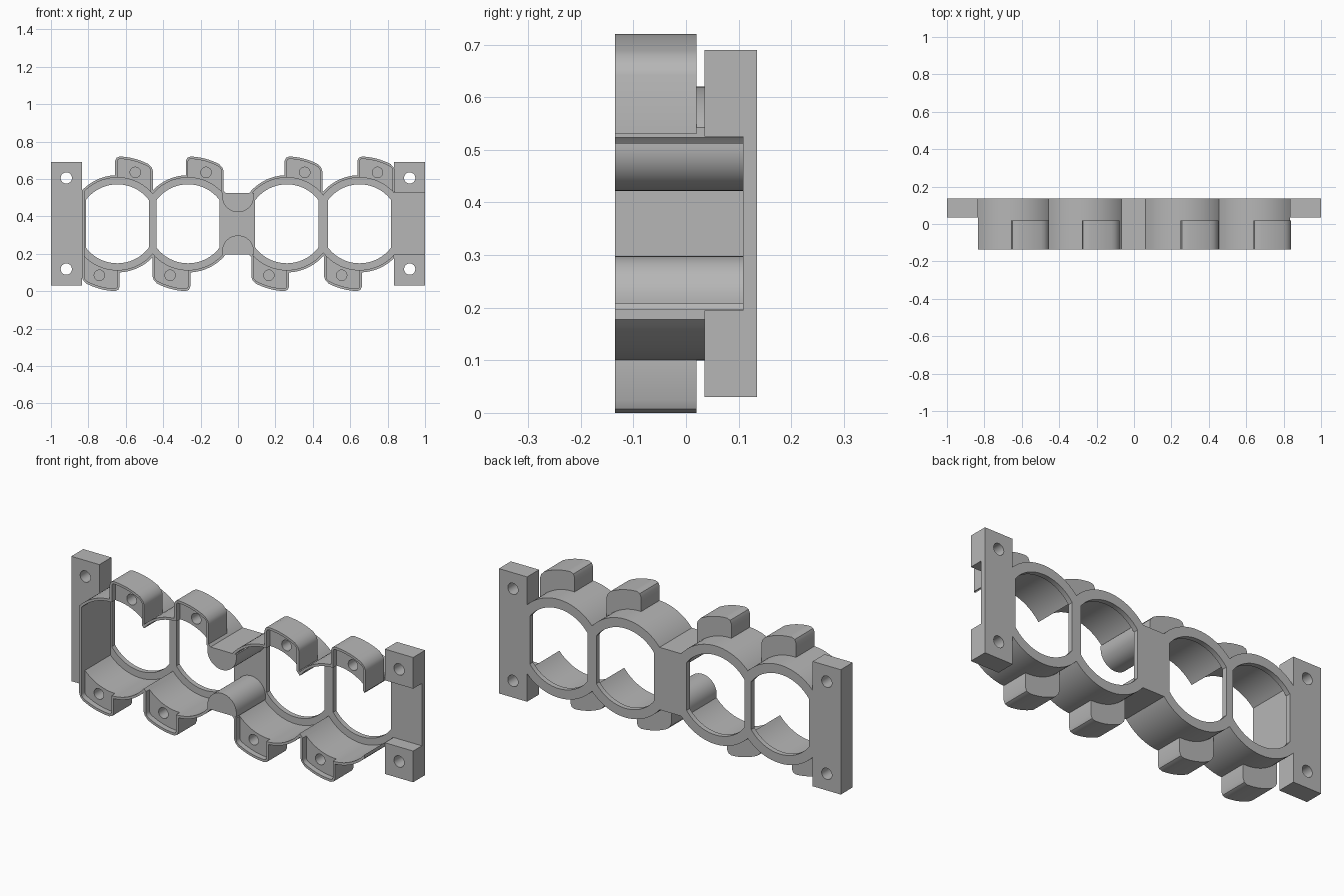
import bpy, bmesh, math

cube = bpy.data.objects.get("Cube")
if cube:
    bpy.data.objects.remove(cube, do_unlink=True)

grey = bpy.data.materials.new("plain grey")
grey.use_nodes = True
COLOUR = (0.47, 0.47, 0.47, 1)
grey.diffuse_color = COLOUR
grey.node_tree.nodes["Principled BSDF"].inputs["Base Color"].default_value = COLOUR

FRONT, BACK = -0.135, 0.135
FLOOR = 0.108            # inner face of the rear wall
MID = 0.36               # height of the bore centres
WALL = 0.013
BORES = (-0.645, -0.267, 0.261, 0.65)
END = 0.835              # where the tray meets the end plates


def prism(name, profile, y0, y1):
    """Extrude an (x, z) outline from y0 to y1."""
    bm = bmesh.new()
    face = bm.faces.new([bm.verts.new((x, y0, z)) for x, z in profile])
    new = bmesh.ops.extrude_face_region(bm, geom=[face])["geom"]
    bmesh.ops.translate(bm, vec=(0, y1 - y0, 0),
                        verts=[v for v in new if isinstance(v, bmesh.types.BMVert)])
    bmesh.ops.recalc_face_normals(bm, faces=bm.faces[:])
    mesh = bpy.data.meshes.new(name)
    bm.to_mesh(mesh)
    bm.free()
    mesh.materials.append(grey)
    obj = bpy.data.objects.new(name, mesh)
    bpy.context.scene.collection.objects.link(obj)
    return obj


def combine(obj, operation, profile, y0, y1):
    """Add or remove a prism, then discard the helper."""
    tool = prism("helper", profile, y0, y1)
    mod = obj.modifiers.new("cut", "BOOLEAN")
    mod.operation, mod.solver, mod.object = operation, "EXACT", tool
    graph = bpy.context.evaluated_depsgraph_get()
    mesh = bpy.data.meshes.new_from_object(obj.evaluated_get(graph))
    obj.modifiers.clear()
    obj.data = mesh
    bpy.data.objects.remove(tool, do_unlink=True)


def add(obj, *args):
    combine(obj, "UNION", *args)


def cut(obj, *args):
    combine(obj, "DIFFERENCE", *args)


def rect(x0, x1, z0, z1):
    return [(x0, z0), (x1, z0), (x1, z1), (x0, z1)]


def arc(cx, cz, r, a0, a1, n):
    return [(cx + r * math.cos(a0 + (a1 - a0) * i / n),
             cz + r * math.sin(a0 + (a1 - a0) * i / n)) for i in range(n + 1)]


def circle(cx, cz, r, n=32):
    return arc(cx, cz, r, 0, 2 * math.pi, n)[:-1]


def flat_circle(cx, r, left, right):
    """Circle with its sides cut flat at the given distances."""
    a, b = math.acos(min(right / r, 0.999)), math.acos(min(left / r, 0.999))
    return (arc(cx, MID, r, a, math.pi - b, 32)
            + arc(cx, MID, r, math.pi + b, 2 * math.pi - a, 32))


def tab(cx, side, inset):
    """Ear outline with a curved outer edge; side -1 turns it half round."""
    r, x0, x1, c = 0.36 - inset, -0.012 + inset, 0.19 - inset, 0.024 - inset
    z0, z1 = math.sqrt(r * r - x0 * x0), math.sqrt(r * r - x1 * x1)
    a0, a1 = math.acos((x0 + c) / r), math.acos((x1 - c) / r)
    points = [(x0, 0.17), (x0, z0 - c), (x0 + c * 0.3, z0 - c * 0.3)]
    points += arc(0, 0, r, a0, a1, 8)
    points += [(x1 - c * 0.25, z1 - c * 0.25), (x1, z1 - c), (x1, 0.17)]
    return [(cx + side * x, MID + side * z) for x, z in points]


# Tray: four joined round tubs, bridged in the middle
tray = prism("tray", flat_circle(BORES[0], 0.26, END + BORES[0], 1), FRONT, BACK)
for cx in BORES[1:3]:
    add(tray, circle(cx, MID, 0.26, 72), FRONT, BACK)
add(tray, flat_circle(BORES[3], 0.26, 1, END - BORES[3]), FRONT, BACK)
add(tray, rect(-0.12, 0.12, 0.195, 0.525), FRONT, BACK)

# Ears above and below every tub
ears = [(cx, side) for cx in BORES for side in (1, -1)]
for cx, side in ears:
    add(tray, tab(cx, side, 0), FRONT, 0.02)

# Hollow interior, open at the front and at the right-hand end
inner = 0.26 - WALL
cut(tray, flat_circle(BORES[0], inner, END + BORES[0] - WALL, 1), -0.2, FLOOR)
for cx in BORES[1:]:
    cut(tray, circle(cx, MID, inner, 72), -0.2, FLOOR)
cut(tray, rect(-0.15, 0.15, 0.2, 0.52), -0.2, FLOOR)

# Bores through the rear wall
for cx in BORES:
    cut(tray, flat_circle(cx, 0.211, 0.169, 0.169), 0, 0.2)

# Shallow ear pockets with blind screw holes
for cx, side in ears:
    cut(tray, tab(cx, side, WALL), -0.2, -0.105)
    cut(tray, circle(cx + side * 0.096, MID + side * 0.275, 0.028, 24), -0.2, -0.02)

# Rounded blocks pinching the middle of the tray
for side in (1, -1):
    block = [(0.085, 0.165), *arc(0, 0.147, 0.085, 0, -math.pi, 24), (-0.085, 0.165)]
    add(tray, [(x, MID + side * z) for x, z in block], FRONT, 0.12)

# Mounting plates with two screw holes each
plates = []
for name, x0, x1 in (("right_mount_plate", -1, -END), ("left_mount_plate", END, 1)):
    plate = prism(name, rect(x0, x1, 0.03, 0.69), 0.035, BACK)
    for z in (0.118, 0.605):
        cut(plate, circle(math.copysign(0.918, x0), z, 0.03), -0.2, 0.2)
    plates.append(plate)
cut(plates[1], rect(0.7, 1.1, 0.195, 0.525), -0.2, FLOOR)

# Smooth curved walls, crisp edges
bpy.ops.object.select_all(action="DESELECT")
for obj in [tray, *plates]:
    obj.select_set(True)
bpy.context.view_layer.objects.active = tray
bpy.ops.object.shade_smooth_by_angle(angle=math.radians(30))
